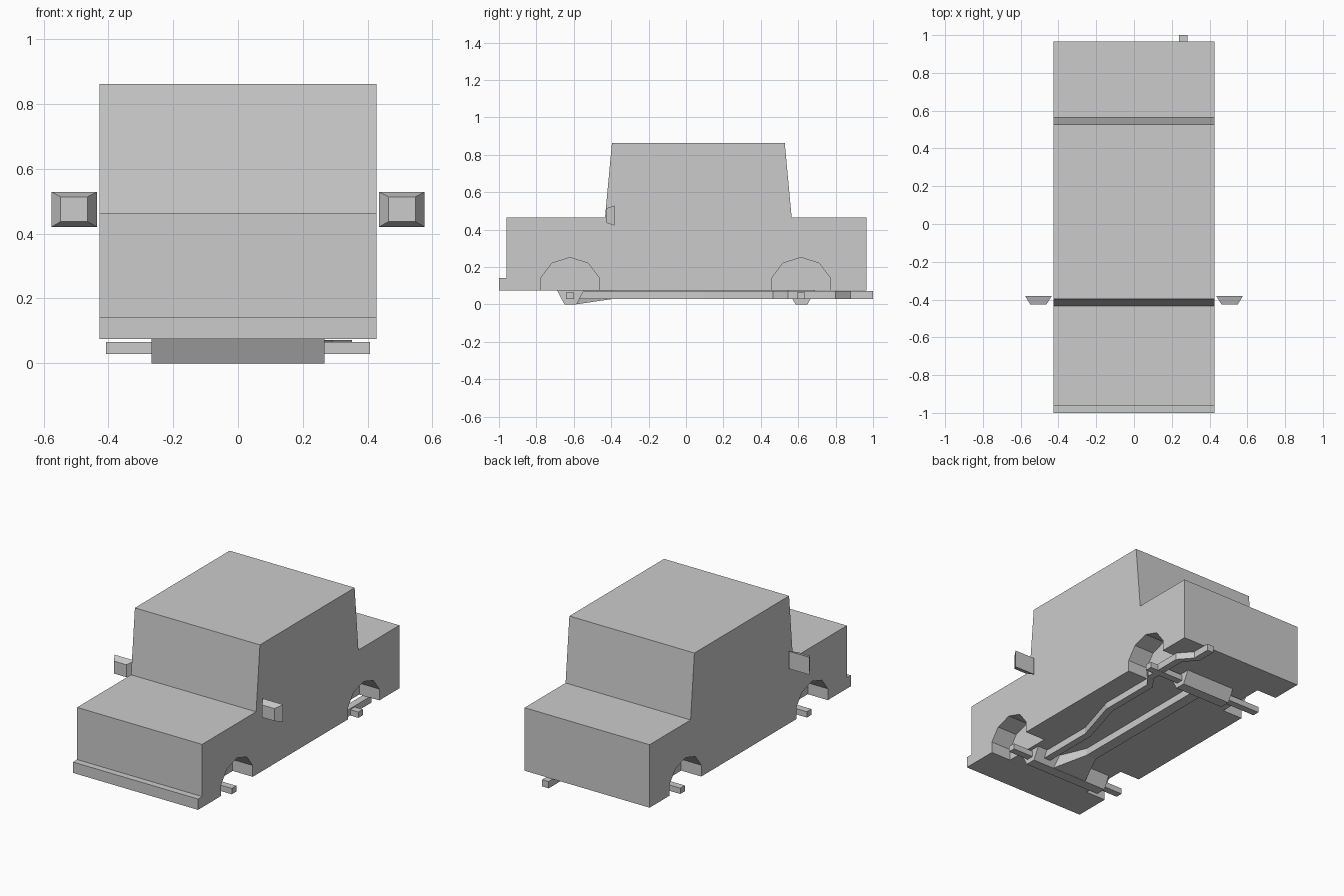
import bpy, bmesh
from mathutils import Vector

if "Cube" in bpy.data.objects:
    bpy.data.objects.remove(bpy.data.objects["Cube"])


def mesh_object(name, bm):
    bmesh.ops.recalc_face_normals(bm, faces=bm.faces)
    me = bpy.data.meshes.new(name)
    bm.to_mesh(me)
    bm.free()
    ob = bpy.data.objects.new(name, me)
    bpy.context.collection.objects.link(ob)
    return ob


def loft(name, rings):
    """Skin consecutive rings of points and cap both ends."""
    bm = bmesh.new()
    loops = [[bm.verts.new(p) for p in r] for r in rings]
    n = len(loops[0])
    for a, b in zip(loops, loops[1:]):
        for i in range(n):
            j = (i + 1) % n
            bm.faces.new((a[i], a[j], b[j], b[i]))
    bm.faces.new(loops[0])
    bm.faces.new(loops[-1])
    return mesh_object(name, bm)


def extrude_x(name, profile, x0, x1):
    return loft(name, [[(x, y, z) for y, z in profile] for x in (x0, x1)])


def box(name, x0, x1, y0, y1, z0, z1):
    return extrude_x(name, [(y0, z0), (y1, z0), (y1, z1), (y0, z1)], x0, x1)


W = 0.427

# Car body with bumper step, bonnet, cabin and boot
body = extrude_x("car_body", [
    (-1.0, 0.075), (-1.0, 0.142), (-0.96, 0.142), (-0.96, 0.464), (-0.433, 0.464),
    (-0.396, 0.863), (0.528, 0.863), (0.565, 0.464), (0.965, 0.464), (0.965, 0.075)], -W, W)

# Wheel arches cut into both sides
arch = [(-0.154, 0.0), (-0.154, 0.145), (-0.097, 0.22), (0.0, 0.251),
        (0.097, 0.22), (0.154, 0.145), (0.154, 0.0)]
for yc in (-0.62, 0.615):
    for s in (-1, 1):
        cutter = extrude_x("arch_cutter", [(yc + y, z) for y, z in arch], s * 0.29, s * 0.6)
        cutter.hide_render = True
        cutter.hide_set(True)
        mod = body.modifiers.new("arch", 'BOOLEAN')
        mod.operation = 'DIFFERENCE'
        mod.solver = 'EXACT'
        mod.object = cutter

# Bake the cuts and remove the cutters
bpy.context.view_layer.update()
deps = bpy.context.evaluated_depsgraph_get()
cut_mesh = bpy.data.meshes.new_from_object(body.evaluated_get(deps))
body.modifiers.clear()
body.data = cut_mesh
for ob in [o for o in bpy.data.objects if o.name.startswith("arch_cutter")]:
    bpy.data.objects.remove(ob)

# Front and rear axle housings
extrude_x("front_axle_housing", [(-0.69, 0.076), (-0.65, 0), (-0.585, 0), (-0.545, 0.076)], -0.267, 0.267)
extrude_x("rear_axle_housing", [(0.545, 0.076), (0.585, 0), (0.65, 0), (0.69, 0.076)], -0.17, 0.17)

# Axle stubs and tapered door mirrors on each side
for s, side in ((-1, "left"), (1, "right")):
    for end, yc, xi in (("front", -0.62, 0.25), ("rear", 0.615, 0.15)):
        box(f"{end}_{side}_axle", s * xi, s * 0.407, yc - 0.022, yc + 0.022, 0.029, 0.065)
    rings = []
    for y, hx, z0, z1 in ((-0.427, 0.042, 0.437, 0.514), (-0.382, 0.07, 0.421, 0.529)):
        x = s * 0.506
        rings.append([(x - hx, y, z0), (x + hx, y, z0), (x + hx, y, z1), (x - hx, y, z1)])
    loft(f"{side}_mirror", rings)

# Drive shaft with its flared front end
shaft = []
for y, hx, zb in ((-0.585, 0.12, 0.001), (-0.385, 0.035, 0.03), (0.6, 0.035, 0.03)):
    shaft.append([(-hx, y, zb), (hx, y, zb), (hx, y, 0.077), (-hx, y, 0.077)])
loft("drive_shaft", shaft)

# Exhaust pipe weaving along the underside
path = [(0.18, -0.57), (0.18, -0.2), (0.27, 0.1), (0.27, 0.465), (0.33, 0.545),
        (0.33, 0.8), (0.26, 0.88), (0.26, 1.0)]
loft("exhaust_pipe", [[(x - 0.022, y, 0.03), (x + 0.022, y, 0.03),
                       (x + 0.022, y, 0.072), (x - 0.022, y, 0.072)] for x, y in path])
